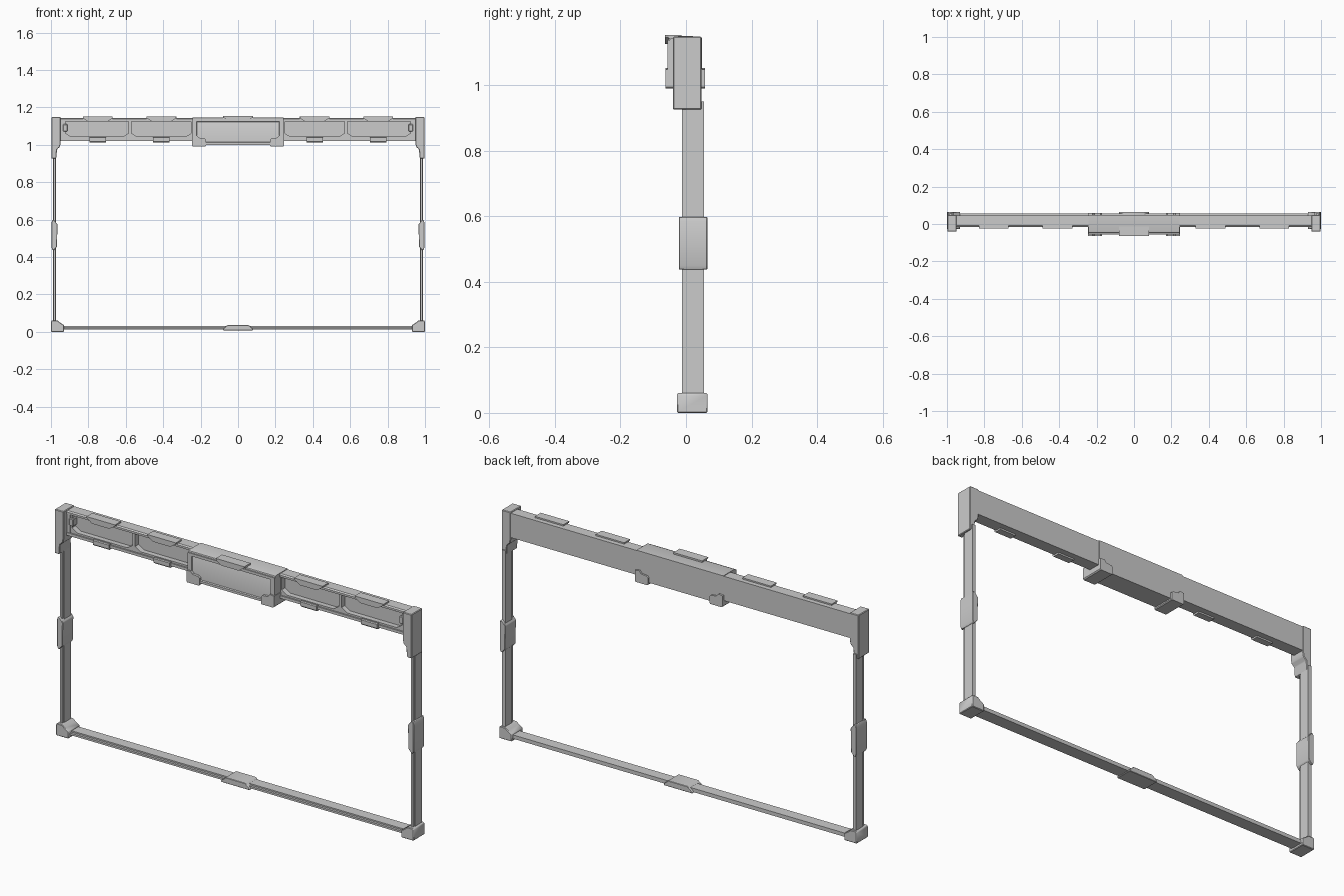
import bpy, bmesh
from mathutils import Vector

if "Cube" in bpy.data.objects:
    bpy.data.objects.remove(bpy.data.objects["Cube"])


def finish(name, bm, bevel=0.0, segs=1, mirror=False):
    bmesh.ops.recalc_face_normals(bm, faces=bm.faces)
    if bevel:
        edges = [e for e in bm.edges if e.calc_face_angle(0) > 0.5]
        bmesh.ops.bevel(bm, geom=edges, offset=bevel, segments=segs, affect='EDGES', profile=0.5)
    me = bpy.data.meshes.new(name)
    bm.to_mesh(me)
    bm.free()
    ob = bpy.data.objects.new(name, me)
    bpy.context.collection.objects.link(ob)
    if mirror:
        ob.modifiers.new("Mirror", 'MIRROR').use_mirror_merge = False
    bpy.ops.object.select_all(action='DESELECT')
    ob.select_set(True)
    bpy.context.view_layer.objects.active = ob
    bpy.ops.object.shade_smooth_by_angle(angle=0.6)
    return ob


def prism(name, pts, axis, a, b, **kw):
    """Extrude a closed 2D profile along an axis from a to b."""
    put = {'X': lambda u, v, w: (w, u, v),
           'Y': lambda u, v, w: (u, w, v),
           'Z': lambda u, v, w: (u, v, w)}[axis]
    bm = bmesh.new()
    face = bm.faces.new([bm.verts.new(put(u, v, a)) for u, v in pts])
    ext = bmesh.ops.extrude_face_region(bm, geom=[face])
    verts = [g for g in ext['geom'] if isinstance(g, bmesh.types.BMVert)]
    bmesh.ops.translate(bm, verts=verts, vec=Vector(put(0, 0, b - a)))
    return finish(name, bm, **kw)


def box(name, x, y, z, **kw):
    return prism(name, [(x[0], z[0]), (x[1], z[0]), (x[1], z[1]), (x[0], z[1])], 'Y', y[0], y[1], **kw)


def ring(name, outer, inner, inner_back, y0, y1, **kw):
    """Frame with an outer and inner outline in the XZ plane."""
    bm = bmesh.new()
    loops = [[bm.verts.new((u, y, v)) for u, v in p]
             for p, y in ((outer, y0), (inner, y0), (inner_back, y1), (outer, y1))]
    n = len(outer)
    for k in range(4):
        p, q = loops[k], loops[(k + 1) % 4]
        for i in range(n):
            j = (i + 1) % n
            bm.faces.new((p[i], p[j], q[j], q[i]))
    return finish(name, bm, **kw)


# Header beam: flat back plate with top and bottom flanges (C channel)
prism("header_beam", [(0.046, 1.02), (0.046, 1.143), (-0.008, 1.143), (-0.015, 1.138), (-0.015, 1.128),
                      (0.018, 1.128), (0.018, 1.034), (-0.015, 1.034), (-0.015, 1.02)], 'X', -0.96, 0.96)

# Cut-corner frames around the recessed panels
for i, (l, r) in enumerate(((0.242, 0.577), (0.577, 0.93))):
    t, b, zl = 1.13, 1.03, 1.066
    a, c = l + 0.008, r - 0.008
    outer = [(l, t), (r, t), (r, zl), (r, b), (l, b), (l, zl)]
    inner = [(a, 1.124), (c, 1.124), (c, 1.062), (c - 0.03, 1.043), (a + 0.03, 1.043), (a, 1.062)]
    ring(f"panel_frame_{i}", outer, inner, inner, -0.008, 0.02, mirror=True)
box("beam_end_block", (0.93, 0.96), (-0.012, 0.03), (1.03, 1.135), mirror=True)
box("end_nub", (0.912, 0.935), (-0.016, 0.02), (1.072, 1.11), bevel=0.003, mirror=True)


# Clips hooked over the beam edges
def top_clip(name, cx, y0, y1, top, **kw):
    prism(name + "_face", [(cx - 0.08, top), (cx + 0.08, top), (cx + 0.078, top - 0.008),
                           (cx + 0.048, top - 0.028), (cx - 0.048, top - 0.028), (cx - 0.078, top - 0.008)],
          'Y', y0, y0 + 0.013, **kw)
    box(name + "_cap", (cx - 0.08, cx + 0.08), (y0 + 0.01, y1), (top - 0.012, top), **kw)


for i, cx in enumerate((0.41, 0.75)):
    top_clip(f"upper_clip_{i}", cx, -0.025, 0.022, 1.15, mirror=True)
    prism(f"lower_clip_{i}", [(-0.024, 1.018), (-0.018, 1.012), (0.016, 1.012), (0.016, 1.025),
                              (-0.012, 1.042), (-0.02, 1.042), (-0.024, 1.038)],
          'X', cx - 0.045, cx + 0.045, mirror=True)
top_clip("centre_clip", 0.0, -0.064, -0.014, 1.154)

# Centre housing: rounded front edge, shallow inset front panel
prism("centre_body", [(0.049, 1.0), (0.049, 1.146), (-0.036, 1.146), (-0.046, 1.143), (-0.05, 1.136),
                      (-0.05, 1.0)], 'X', -0.243, 0.243)
o = [(-0.242, 1.138), (0.242, 1.138), (0.242, 1.0), (-0.242, 1.0)]
p = [(-0.222, 1.124), (0.222, 1.124), (0.222, 1.012), (-0.222, 1.012)]
q = [(-0.218, 1.12), (0.218, 1.12), (0.218, 1.016), (-0.218, 1.016)]
ring("centre_front_frame", o, p, q, -0.056, -0.048)
foot = [(0.176, 0.99), (0.24, 0.99), (0.245, 0.995), (0.245, 1.048), (0.222, 1.052),
        (0.21, 1.038), (0.18, 1.035), (0.172, 1.028), (0.172, 0.994)]
prism("centre_foot", foot, 'Y', -0.063, 0.058, mirror=True)

# Upper corner brackets with a leg reaching down the post
prism("upper_bracket", [(0.998, 0.926), (0.998, 1.148), (0.948, 1.148), (0.948, 1.01), (0.952, 0.99),
                        (0.968, 0.975), (0.971, 0.93), (0.975, 0.926)],
      'Y', -0.04, 0.048, bevel=0.003, mirror=True)

# Side posts and bottom rail: slabs with a stepped front lip
prism("side_post", [(0.972, 0.0), (0.976, 0.0), (0.976, -0.012), (0.986, -0.012), (0.986, 0.0),
                    (0.99, 0.0), (0.99, 0.055), (0.972, 0.055)], 'Z', 0.03, 0.95, mirror=True)
prism("bottom_rail", [(-0.012, 0.014), (-0.012, 0.024), (0.0, 0.024), (0.0, 0.031), (0.055, 0.031),
                      (0.055, 0.012), (0.0, 0.012), (0.0, 0.014)], 'X', -0.96, 0.96)

# Tapered sleeves halfway along posts and rail
prism("post_sleeve", [(0.968, 0.455), (0.984, 0.437), (0.992, 0.437), (0.997, 0.45), (0.997, 0.585),
                      (0.992, 0.598), (0.984, 0.598), (0.965, 0.575)],
      'Y', -0.022, 0.065, bevel=0.002, mirror=True)
prism("rail_sleeve", [(-0.08, 0.008), (0.08, 0.008), (0.08, 0.016), (0.055, 0.037), (-0.055, 0.037),
                      (-0.08, 0.016)], 'Y', -0.022, 0.065, bevel=0.002)

# Bottom corner blocks with a cut inner corner
prism("bottom_corner", [(0.93, 0.0), (1.0, 0.0), (1.0, 0.056), (0.994, 0.061), (0.965, 0.061),
                        (0.952, 0.05), (0.93, 0.036)], 'Y', -0.027, 0.065, bevel=0.003, mirror=True)
